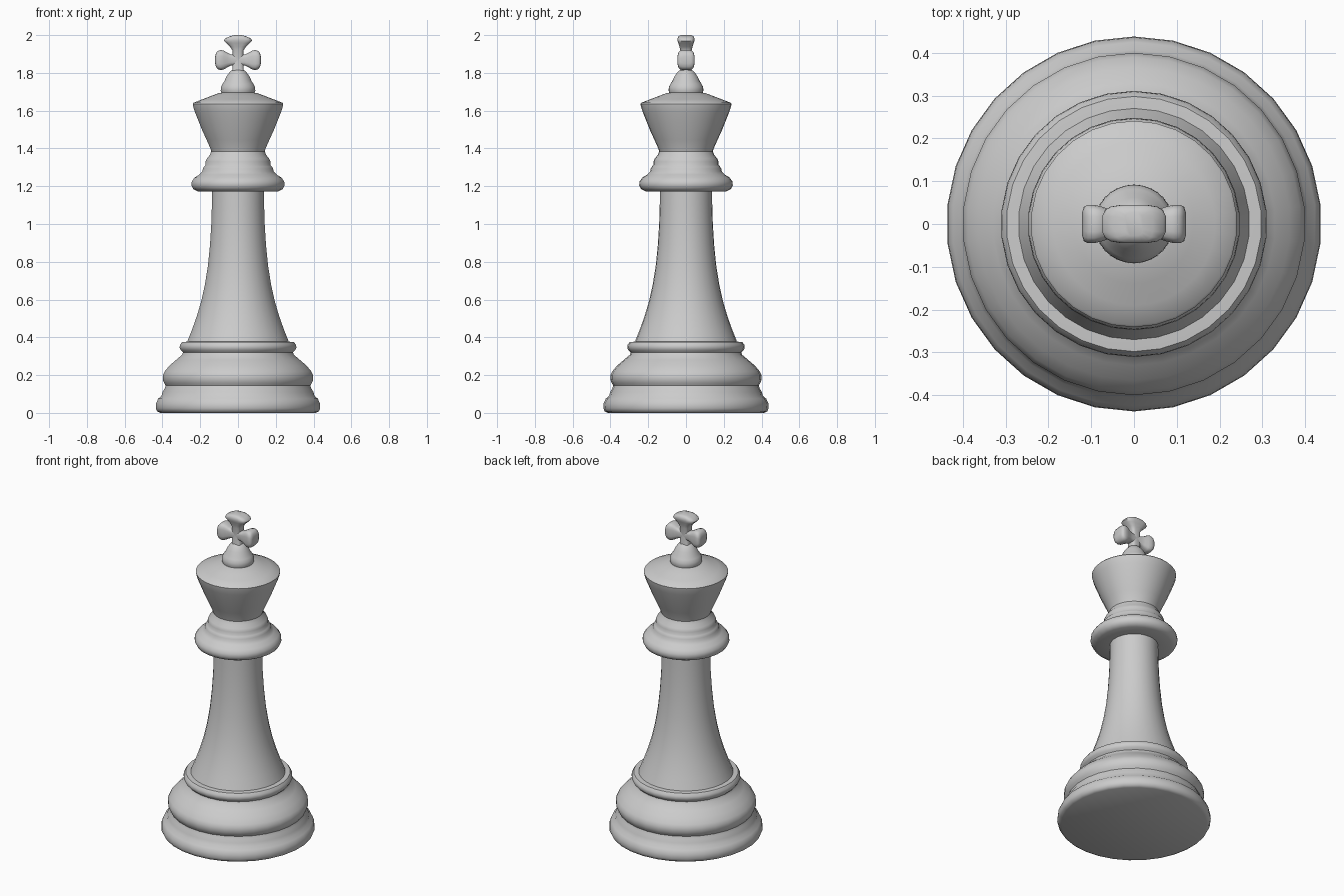
import bpy, bmesh
from math import sin, cos, pi, radians, copysign
from mathutils import Matrix, Vector

SIDES = 30


def finish(bm, name, angle=45):
    bmesh.ops.recalc_face_normals(bm, faces=bm.faces)
    mesh = bpy.data.meshes.new(name)
    bm.to_mesh(mesh)
    bm.free()
    ob = bpy.data.objects.new(name, mesh)
    bpy.context.collection.objects.link(ob)
    bpy.ops.object.select_all(action='DESELECT')
    ob.select_set(True)
    bpy.context.view_layer.objects.active = ob
    bpy.ops.object.shade_smooth_by_angle(angle=radians(angle))
    return ob


def skin(bm, rings):
    """Join rings of points with quads and cap both ends."""
    loops = [[bm.verts.new(p) for p in ring] for ring in rings]
    n = len(loops[0])
    for a, b in zip(loops, loops[1:]):
        for i in range(n):
            j = (i + 1) % n
            bm.faces.new((a[i], a[j], b[j], b[i]))
    bm.faces.new(loops[0][::-1])
    bm.faces.new(loops[-1])


def turned(name, profile):
    """Lathe a (radius, height) profile, one corner on the y axis."""
    bm = bmesh.new()
    angles = [pi / 2 + 2 * pi * i / SIDES for i in range(SIDES)]
    skin(bm, [[(r * cos(a), r * sin(a), z) for a in angles] for r, z in profile])
    return finish(bm, name)


# Stepped foot with two rounded mouldings and a ring
turned("base", [
    (0.415, 0.0), (0.43, 0.008), (0.438, 0.025), (0.436, 0.05), (0.425, 0.075),
    (0.407, 0.09), (0.402, 0.11), (0.39, 0.13), (0.385, 0.145), (0.393, 0.158),
    (0.40, 0.175), (0.40, 0.2), (0.39, 0.22), (0.365, 0.25), (0.33, 0.28),
    (0.298, 0.307), (0.293, 0.32), (0.305, 0.332), (0.311, 0.345),
    (0.309, 0.36), (0.298, 0.375), (0.26, 0.378)])

# Tapering column
turned("column", [
    (0.275, 0.365), (0.245, 0.44), (0.22, 0.51), (0.196, 0.59), (0.176, 0.68),
    (0.16, 0.78), (0.149, 0.89), (0.142, 1.0), (0.139, 1.1), (0.138, 1.18)])

# Collar with stacked rings
turned("collar", [
    (0.13, 1.172), (0.215, 1.173), (0.238, 1.185), (0.248, 1.205),
    (0.246, 1.225), (0.232, 1.245), (0.205, 1.262), (0.19, 1.277),
    (0.187, 1.292), (0.18, 1.305), (0.173, 1.312), (0.173, 1.33),
    (0.165, 1.347), (0.15, 1.365), (0.142, 1.385), (0.13, 1.39)])

# Flared crown with a shallow conical lid
turned("crown", [
    (0.138, 1.37), (0.147, 1.40), (0.167, 1.445), (0.19, 1.495), (0.21, 1.545),
    (0.228, 1.59), (0.238, 1.62), (0.241, 1.636), (0.236, 1.642),
    (0.19, 1.66), (0.14, 1.679), (0.105, 1.692), (0.06, 1.70)])

# Bell-shaped knob under the cross
turned("knob", [
    (0.085, 1.685), (0.092, 1.705), (0.091, 1.725), (0.082, 1.742),
    (0.072, 1.757), (0.062, 1.78), (0.05, 1.797), (0.037, 1.812), (0.02, 1.82)])

# Cross: flared arms lofted through rounded rectangles (distance, half width, half depth)
SIDE_ARM = [(0.0, 0.028, 0.028), (0.035, 0.029, 0.029), (0.055, 0.038, 0.034),
            (0.075, 0.05, 0.041), (0.092, 0.054, 0.045), (0.108, 0.048, 0.045),
            (0.117, 0.036, 0.041), (0.121, 0.018, 0.028)]
TOP_ARM = [(0.0, 0.028, 0.028), (0.05, 0.029, 0.03), (0.07, 0.042, 0.035),
           (0.09, 0.064, 0.041), (0.102, 0.075, 0.045), (0.114, 0.069, 0.045),
           (0.125, 0.045, 0.042), (0.132, 0.02, 0.028)]
FOOT_ARM = [(0.0, 0.028, 0.028), (0.05, 0.03, 0.03), (0.09, 0.04, 0.036)]


def rounded(c):
    return copysign(abs(c) ** 0.55, c)


bm = bmesh.new()
centre = Vector((0, 0, 1.868))
for turn, arm in ((0, TOP_ARM), (90, SIDE_ARM), (180, FOOT_ARM), (270, SIDE_ARM)):
    rot = Matrix.Rotation(radians(turn), 3, 'Y')
    skin(bm, [[centre + rot @ Vector((w * rounded(cos(a)), t * rounded(sin(a)), d))
               for a in (2 * pi * (i + 0.5) / 16 for i in range(16))]
              for d, w, t in arm])
finish(bm, "cross", 60)
